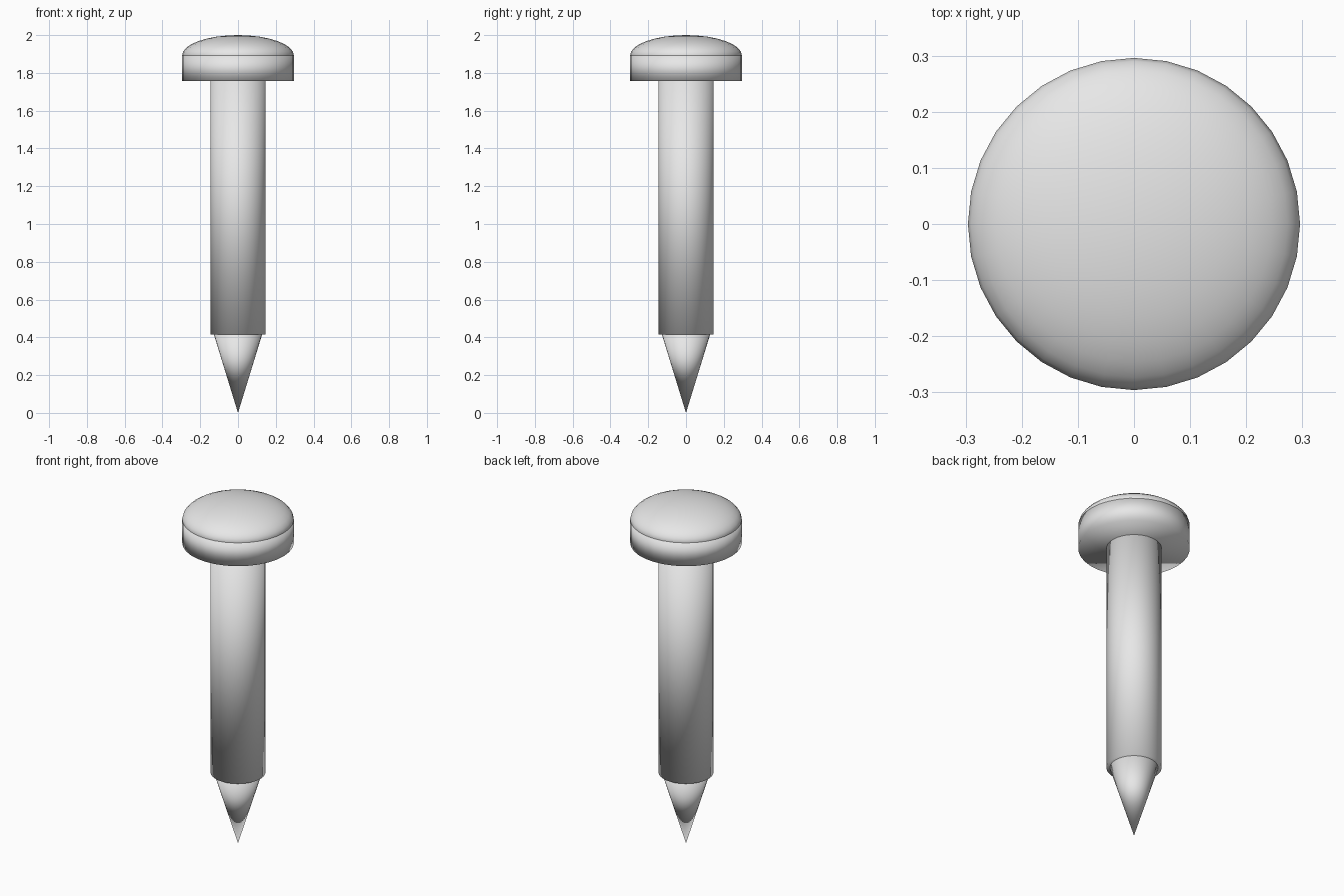
import bpy

if "Cube" in bpy.data.objects:
    bpy.data.objects.remove(bpy.data.objects["Cube"])

steel = bpy.data.materials.new("light_grey_steel")
steel.diffuse_color = (0.8, 0.8, 0.8, 1.0)
steel.use_nodes = True
steel.node_tree.nodes["Principled BSDF"].inputs["Base Color"].default_value = steel.diffuse_color


def finish(name):
    obj = bpy.context.object
    obj.name = name
    obj.data.materials.append(steel)
    bpy.ops.object.shade_smooth()
    return obj


def rod(name, radius, z0, z1, sides=32):
    bpy.ops.mesh.primitive_cylinder_add(
        vertices=sides, radius=radius, depth=z1 - z0, location=(0, 0, (z0 + z1) / 2))
    return finish(name)


# Straight parts: shaft and the rim of the head
rod("shaft", 0.146, 0.415, 1.756)
rod("head_rim", 0.296, 1.756, 1.892)

# Domed top: a flattened sphere whose equator meets the rim
bpy.ops.mesh.primitive_uv_sphere_add(
    segments=32, ring_count=16, radius=1, location=(0, 0, 1.892))
dome = finish("head_dome")
dome.scale = (0.296, 0.296, 0.108)

# Pointed tip: cone whose base is hidden inside the shaft
bpy.ops.mesh.primitive_cone_add(
    vertices=32, radius1=0.0, radius2=0.14, depth=0.455, location=(0, 0, 0.2275))
finish("tip")
